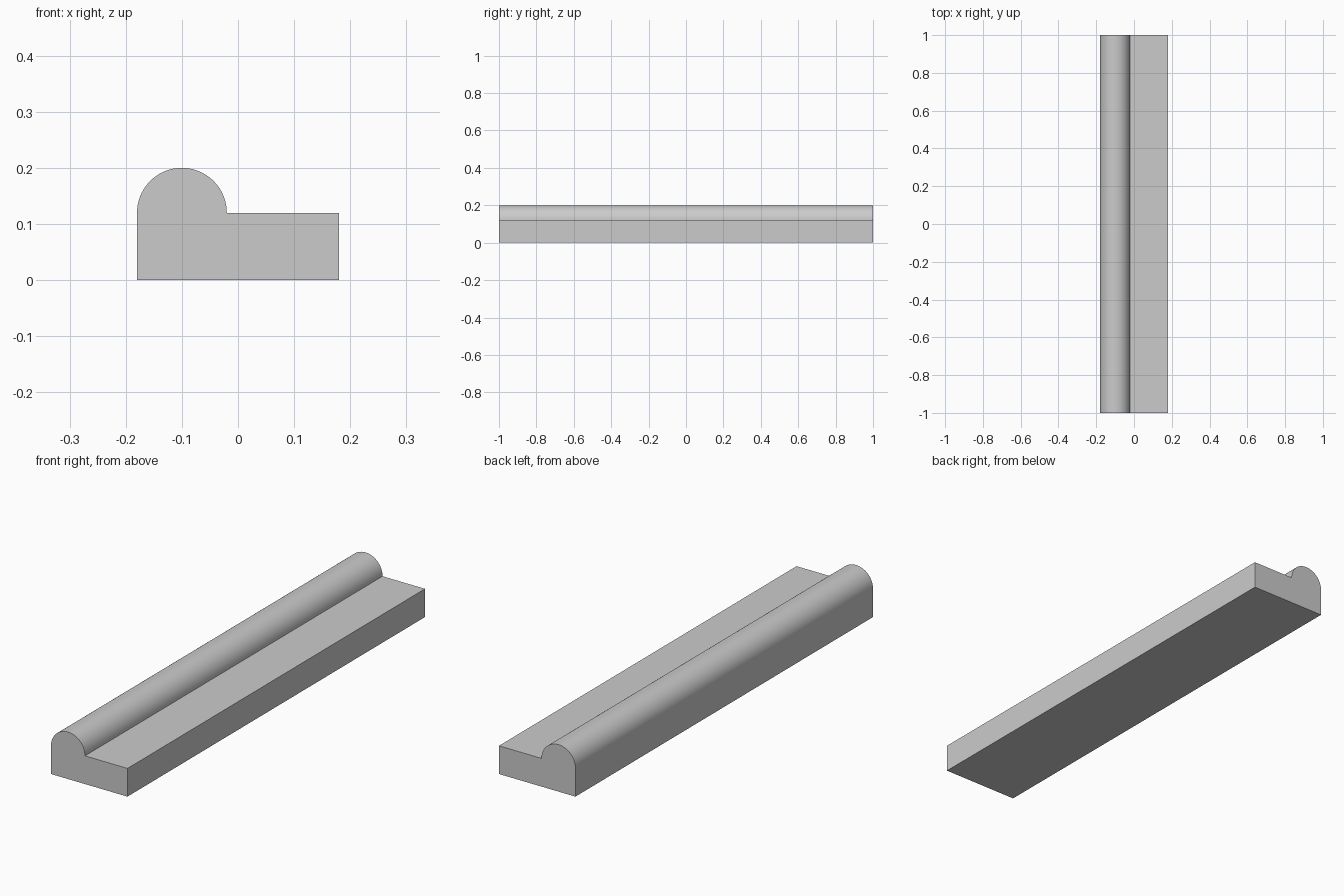
import bpy
import bmesh
from math import pi, cos, sin, radians

if "Cube" in bpy.data.objects:
    bpy.data.objects.remove(bpy.data.objects["Cube"], do_unlink=True)

HALF_WIDTH, HALF_LENGTH = 0.18, 1.0
BASE_HEIGHT, RADIUS, SEGMENTS = 0.12, 0.08, 48

# Plain grey finish
grey = bpy.data.materials.new("light_grey")
grey.use_nodes = True
colour = (0.6, 0.6, 0.6, 1)
grey.diffuse_color = colour
grey.node_tree.nodes["Principled BSDF"].inputs["Base Color"].default_value = colour

# Cross-section: flat strip with a half-round bead along its right edge
centre = RADIUS - HALF_WIDTH
profile = [(-HALF_WIDTH, 0), (HALF_WIDTH, 0), (HALF_WIDTH, BASE_HEIGHT)]
for i in range(SEGMENTS + 1):
    angle = pi * i / SEGMENTS
    profile.append((centre + RADIUS * cos(angle), BASE_HEIGHT + RADIUS * sin(angle)))

# Extrude the cross-section along the length
bm = bmesh.new()
front = bm.faces.new([bm.verts.new((x, -HALF_LENGTH, z)) for x, z in profile])
extruded = bmesh.ops.extrude_face_region(bm, geom=[front], use_keep_orig=True)
back_verts = [g for g in extruded["geom"] if isinstance(g, bmesh.types.BMVert)]
bmesh.ops.translate(bm, verts=back_verts, vec=(0, 2 * HALF_LENGTH, 0))
bmesh.ops.recalc_face_normals(bm, faces=bm.faces)
mesh = bpy.data.meshes.new("moulding_strip")
bm.to_mesh(mesh)
bm.free()
mesh.materials.append(grey)

strip = bpy.data.objects.new("moulding_strip", mesh)
bpy.context.collection.objects.link(strip)

# Smooth bead, crisp corners
bpy.ops.object.select_all(action='DESELECT')
strip.select_set(True)
bpy.context.view_layer.objects.active = strip
bpy.ops.object.shade_smooth_by_angle(angle=radians(30))
